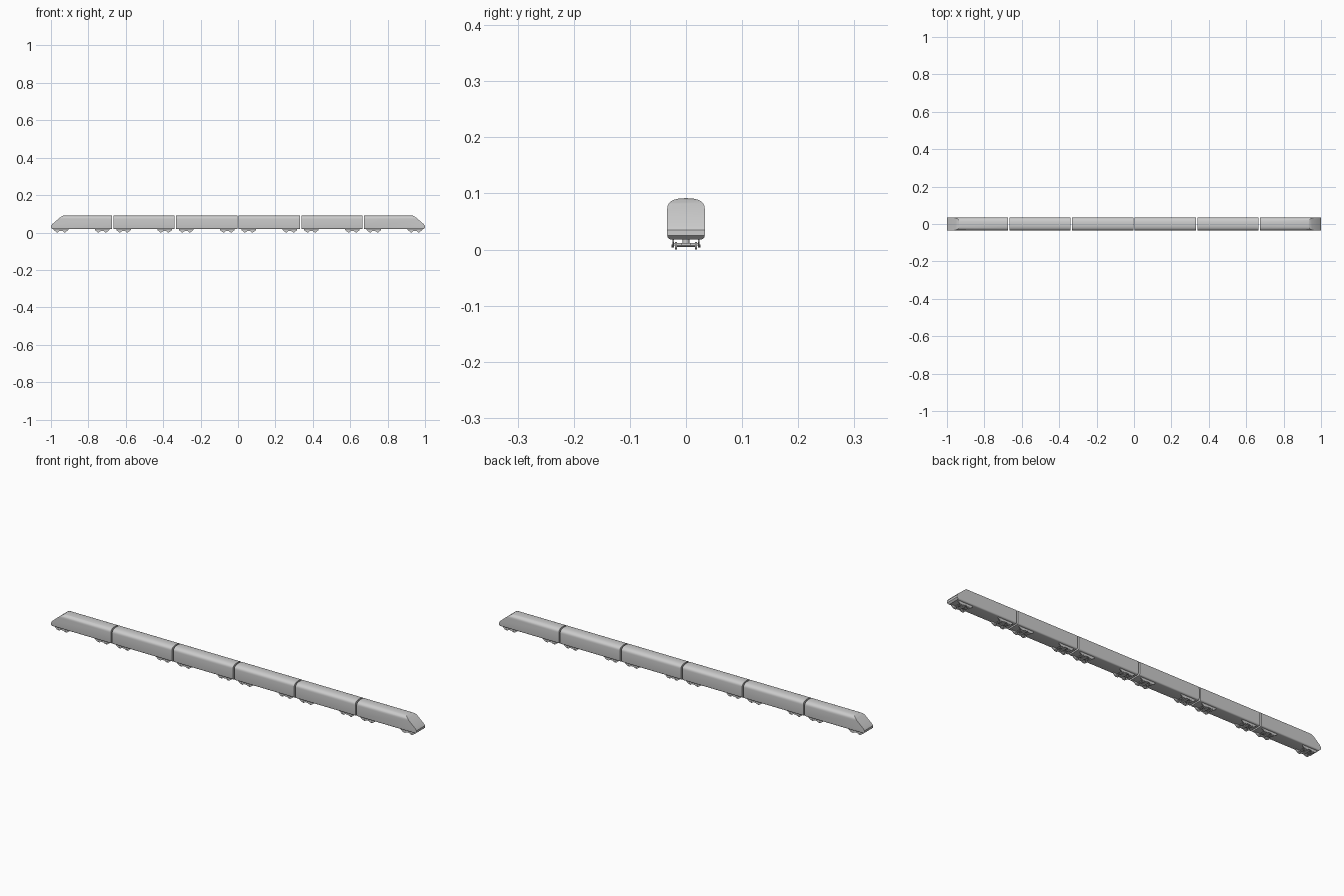
import bpy, bmesh, math
from mathutils import Vector, Matrix

if "Cube" in bpy.data.objects:
    bpy.data.objects.remove(bpy.data.objects["Cube"])

PITCH, LENGTH = 0.3345, 0.327
HALF_W = 0.0335


def finish(bm, name, angle=30):
    bmesh.ops.recalc_face_normals(bm, faces=bm.faces)
    mesh = bpy.data.meshes.new(name)
    bm.to_mesh(mesh)
    bm.free()
    ob = bpy.data.objects.new(name, mesh)
    bpy.context.collection.objects.link(ob)
    bpy.ops.object.select_all(action='DESELECT')
    ob.select_set(True)
    bpy.context.view_layer.objects.active = ob
    bpy.ops.object.shade_smooth_by_angle(angle=math.radians(angle))
    return ob


def section():
    """Carriage cross-section: flat sides, domed roof, rounded sills."""
    half = []
    r = 0.007
    for i in range(5):
        a = math.pi / 2 * i / 4
        half.append((HALF_W - r + r * math.sin(a), 0.018 + r - r * math.cos(a)))
    for i in range(9):
        a = math.pi / 2 * i / 8
        half.append((HALF_W * math.cos(a) ** 0.8, 0.072 + 0.0195 * math.sin(a) ** 0.8))
    half[-1] = (0, 0.0915)
    return half + [(-y, z) for y, z in reversed(half[:-1])]


def extrude(bm, pts, vec):
    face = bm.faces.new([bm.verts.new(p) for p in pts])
    ext = bmesh.ops.extrude_face_region(bm, geom=[face], use_keep_orig=True)
    verts = [g for g in ext['geom'] if isinstance(g, bmesh.types.BMVert)]
    bmesh.ops.translate(bm, verts=verts, vec=vec)


def box(bm, centre, size):
    m = Matrix.Translation(centre) @ Matrix.Diagonal((*size, 1))
    bmesh.ops.create_cube(bm, size=1, matrix=m)


def cylinder(bm, centre, radius, depth, axis='X', segs=20):
    rot = Matrix.Rotation(math.pi / 2, 4, 'X') if axis == 'X' else Matrix()
    bmesh.ops.create_cone(bm, cap_ends=True, segments=segs, radius1=radius,
                          radius2=radius, depth=depth,
                          matrix=Matrix.Translation(centre) @ rot)


# Nose outline, measured back from the tip: roof to underside
NOSE = [(-0.078, 0.0925), (-0.064, 0.0895), (-0.050, 0.082), (-0.007, 0.045),
        (0.0, 0.035), (0.0, 0.025), (-0.009, 0.017)]


def carriage(cx, nose, name):
    bm = bmesh.new()
    x0, x1 = cx - LENGTH / 2, cx + LENGTH / 2
    extrude(bm, [(x0, y, z) for y, z in section()], (x1 - x0, 0, 0))
    if nose:
        tip = x1 if nose > 0 else x0
        for (xa, za), (xb, zb) in zip(NOSE, NOSE[1:]):
            if xa == xb:
                continue
            normal = Vector((nose * (za - zb), 0, xb - xa))
            cut = bmesh.ops.bisect_plane(
                bm, geom=bm.verts[:] + bm.edges[:] + bm.faces[:], dist=1e-6,
                plane_co=(tip + nose * xa, 0, za), plane_no=normal, clear_outer=True)
            edges = [e for e in cut['geom_cut'] if isinstance(e, bmesh.types.BMEdge)]
            bmesh.ops.holes_fill(bm, edges=edges, sides=0)
    finish(bm, name)


def bogie(cx, name):
    bm = bmesh.new()
    for s in (-1, 1):
        # side frame, tapering downward
        prof = [(-0.039, 0.018), (-0.039, 0.013), (-0.027, 0.004),
                (-0.013, 0.004), (-0.008, 0.008), (0.008, 0.008),
                (0.013, 0.004), (0.027, 0.004), (0.039, 0.013), (0.039, 0.018)]
        extrude(bm, [(cx + x, s * 0.0225 - 0.0015, z) for x, z in prof], (0, 0.003, 0))
        # wheel set
        for dx in (-0.02, 0.02):
            cylinder(bm, (cx + dx, s * 0.0180, 0.0065), 0.0065, 0.004)
            cylinder(bm, (cx + dx, s * 0.0245, 0.0065), 0.0028, 0.002, segs=12)
    for dx in (-0.02, 0.02):
        cylinder(bm, (cx + dx, 0, 0.0065), 0.0016, 0.036, segs=12)
        box(bm, (cx + dx, 0, 0.0095), (0.010, 0.016, 0.004))
    # cross beam and pivot
    box(bm, (cx, 0, 0.0095), (0.014, 0.045, 0.004))
    box(bm, (cx, 0, 0.0095), (0.045, 0.006, 0.003))
    cylinder(bm, (cx, 0, 0.0145), 0.006, 0.009, axis='Z')
    finish(bm, name)


for i in range(6):
    cx = (i - 2.5) * PITCH
    nose = {0: -1, 5: 1}.get(i, 0)
    carriage(cx, nose, f"carriage_{i + 1}")
    for side, s in (("rear", -1), ("front", 1)):
        bogie(cx + s * 0.11, f"bogie_{i + 1}_{side}")
